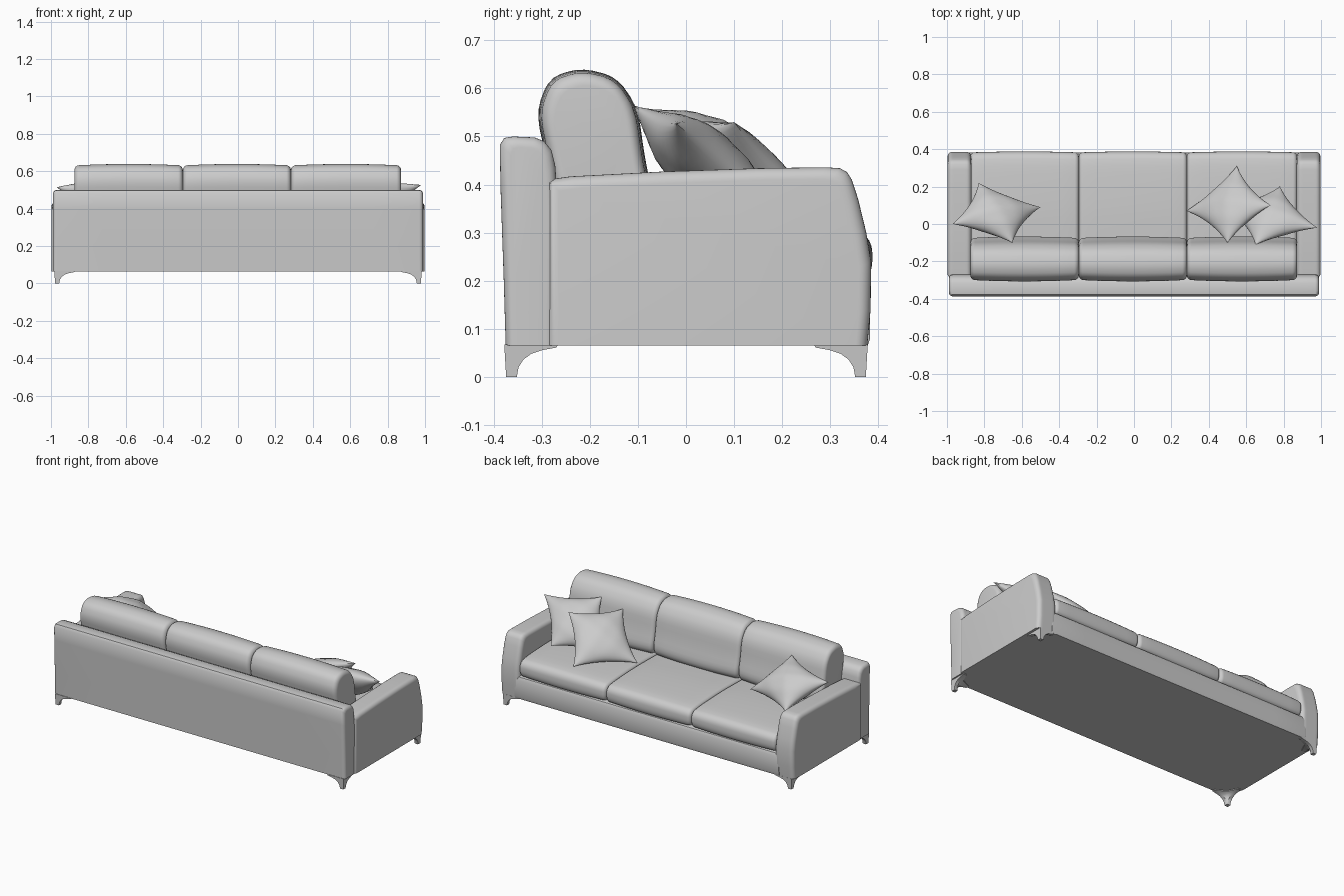
import bpy, bmesh, math
from mathutils import Vector

if "Cube" in bpy.data.objects:
    bpy.data.objects.remove(bpy.data.objects["Cube"])


def finish(name, bm):
    bmesh.ops.remove_doubles(bm, verts=bm.verts, dist=1e-5)
    bmesh.ops.recalc_face_normals(bm, faces=bm.faces)
    me = bpy.data.meshes.new(name)
    bm.to_mesh(me)
    bm.free()
    ob = bpy.data.objects.new(name, me)
    bpy.context.collection.objects.link(ob)
    bpy.ops.object.select_all(action='DESELECT')
    ob.select_set(True)
    bpy.context.view_layer.objects.active = ob
    bpy.ops.object.shade_smooth_by_angle(angle=math.radians(40))
    return ob


def bridge(bm, rings):
    """Skin a list of closed rings and cap both ends."""
    loops = [[bm.verts.new(p) for p in ring] for ring in rings]
    n = len(loops[0])
    for a, b in zip(loops, loops[1:]):
        for i in range(n):
            j = (i + 1) % n
            bm.faces.new((a[i], a[j], b[j], b[i]))
    bm.faces.new(loops[0])
    bm.faces.new(loops[-1])


def soften(pts, times=2):
    """Corner-cutting to round a closed profile."""
    for _ in range(times):
        out = []
        for (ay, az), (by, bz) in zip(pts, pts[1:] + pts[:1]):
            out.append((ay * .78 + by * .22, az * .78 + bz * .22))
            out.append((ay * .22 + by * .78, az * .22 + bz * .78))
        pts = out
    return pts


def loft(name, prof, x0, x1, r, crown=0.0, flat_bottom=False):
    """Run a y-z profile along x with rounded ends and an optional crown."""
    ys, zs = [p[0] for p in prof], [p[1] for p in prof]
    cy, hy = (max(ys) + min(ys)) / 2, (max(ys) - min(ys)) / 2
    cz, hz = (max(zs) + min(zs)) / 2, (max(zs) - min(zs)) / 2
    if flat_bottom:
        cz, hz = min(zs), 2 * hz
    mid, half = (x0 + x1) / 2, (x1 - x0) / 2
    end = [(r * (1 - math.cos(a)), r * (1 - math.sin(a)))
           for a in (math.radians(15 * k) for k in range(7))]
    st = [(x0 + d, i) for d, i in end]
    st += [(mid + (half - r) * t, 0) for t in (-.75, -.5, -.25, 0, .25, .5, .75)]
    st += [(x1 - d, i) for d, i in reversed(end)]
    rings = []
    for x, ins in st:
        ins += crown * ((x - mid) / half) ** 2
        sy, sz = 1 - ins / hy, 1 - ins / hz
        rings.append([(x, cy + (y - cy) * sy, cz + (z - cz) * sz) for y, z in prof])
    bm = bmesh.new()
    bridge(bm, rings)
    return finish(name, bm)


def pillow(name, corners, thick):
    """Puffed square cushion with pinched edges between four corners."""
    a, b, c, d = (Vector(p) for p in corners)
    ctr = (a + b + c + d) / 4
    normal = (c - a).cross(d - b).normalized()
    n = 18
    bm = bmesh.new()
    for side in (1, -1):
        grid = []
        for i in range(n + 1):
            row = []
            for j in range(n + 1):
                u0, v0 = math.sin((i / n - .5) * math.pi), math.sin((j / n - .5) * math.pi)
                u = u0 * (1 - .13 * (1 - v0 * v0))
                v = v0 * (1 - .13 * (1 - u0 * u0))
                p = (a * (1 - u) * (1 - v) + b * (1 + u) * (1 - v)
                     + c * (1 + u) * (1 + v) + d * (1 - u) * (1 + v)) / 4
                h = max(0, (1 - u0 * u0) * (1 - v0 * v0)) ** .55
                # soft creases running toward the corners
                h *= 1 + .05 * math.sin(7 * u0 + 2) * math.cos(6 * v0)
                row.append(bm.verts.new(p + normal * side * h * thick / 2))
            grid.append(row)
        for i in range(n):
            for j in range(n):
                bm.faces.new((grid[i][j], grid[i + 1][j], grid[i + 1][j + 1], grid[i][j + 1]))
    return finish(name, bm)


# Base frame with front rail
loft("base_frame", [(-.30, .065), (.378, .065), (.383, .08), (.383, .18),
                    (.375, .197), (.36, .203), (-.30, .203)], -.90, .90, .004, 0, True)

# Back panel
loft("back_panel", [(-.375, .065), (-.27, .065), (-.266, .36), (-.272, .44), (-.28, .472),
                    (-.295, .49), (-.315, .498), (-.36, .5), (-.378, .497), (-.387, .483),
                    (-.386, .40), (-.379, .20)], -.99, .99, .022, 0, True)

# Arms
arm = [(-.29, .065), (.377, .065), (.384, .14), (.385, .24), (.375, .30), (.358, .37),
       (.345, .41), (.335, .426), (.32, .434), (.29, .436), (.15, .434), (-.05, .427),
       (-.24, .417), (-.29, .41)]
for side, x0, x1 in (("left", -.997, -.87), ("right", .87, .997)):
    loft(side + "_arm", arm, x0, x1, .025, 0, True)

# Seat and back cushions, three of each
seat = soften([(-.28, .19), (.15, .19), (.37, .192), (.388, .225), (.387, .28),
               (.355, .311), (.10, .324), (-.10, .32), (-.28, .315)])
back = soften([(-.26, .30), (-.09, .30), (-.062, .35), (-.085, .45), (-.10, .56),
               (-.145, .625), (-.22, .643), (-.285, .622), (-.312, .55), (-.29, .45)])
for tag, x0, x1 in (("left", -.875, -.295), ("middle", -.295, .283), ("right", .283, .872)):
    loft(tag + "_seat_cushion", seat, x0, x1, .022, .005)
    loft(tag + "_back_cushion", back, x0, x1, .025, .008)

# Throw pillows
pillow("left_throw_pillow", [(-.97, 0, .515), (-.83, .22, .383),
                             (-.50, .09, .38), (-.65, -.10, .56)], .15)
pillow("front_throw_pillow", [(.55, .31, .322), (.28, .07, .325),
                              (.50, -.10, .535), (.73, .10, .53)], .13)
pillow("rear_throw_pillow", [(.98, -.02, .527), (.78, .20, .345),
                             (.50, .08, .33), (.65, -.11, .565)], .14)

# Corner legs, flaring up into two curved wings
flare = [(0, .022), (.02, .027), (.036, .038), (.048, .055), (.056, .08),
         (.061, .108), (.067, .112)]
for sx, xn in ((-1, "left"), (1, "right")):
    for sy, yn in ((-1, "back"), (1, "front")):
        rings = []
        for z, w in flare:
            o = .004 * z / .067
            X, Y, k = .978 + o, .374 + o, .022 + (w - .022) * .3
            rings.append([(sx * (X - p), sy * (Y - q), z) for p, q in
                          ((0, 0), (w, 0), (w, .02), (k, k), (.02, w), (0, w))])
        bm = bmesh.new()
        bridge(bm, rings)
        finish(f"{yn}_{xn}_leg", bm)
